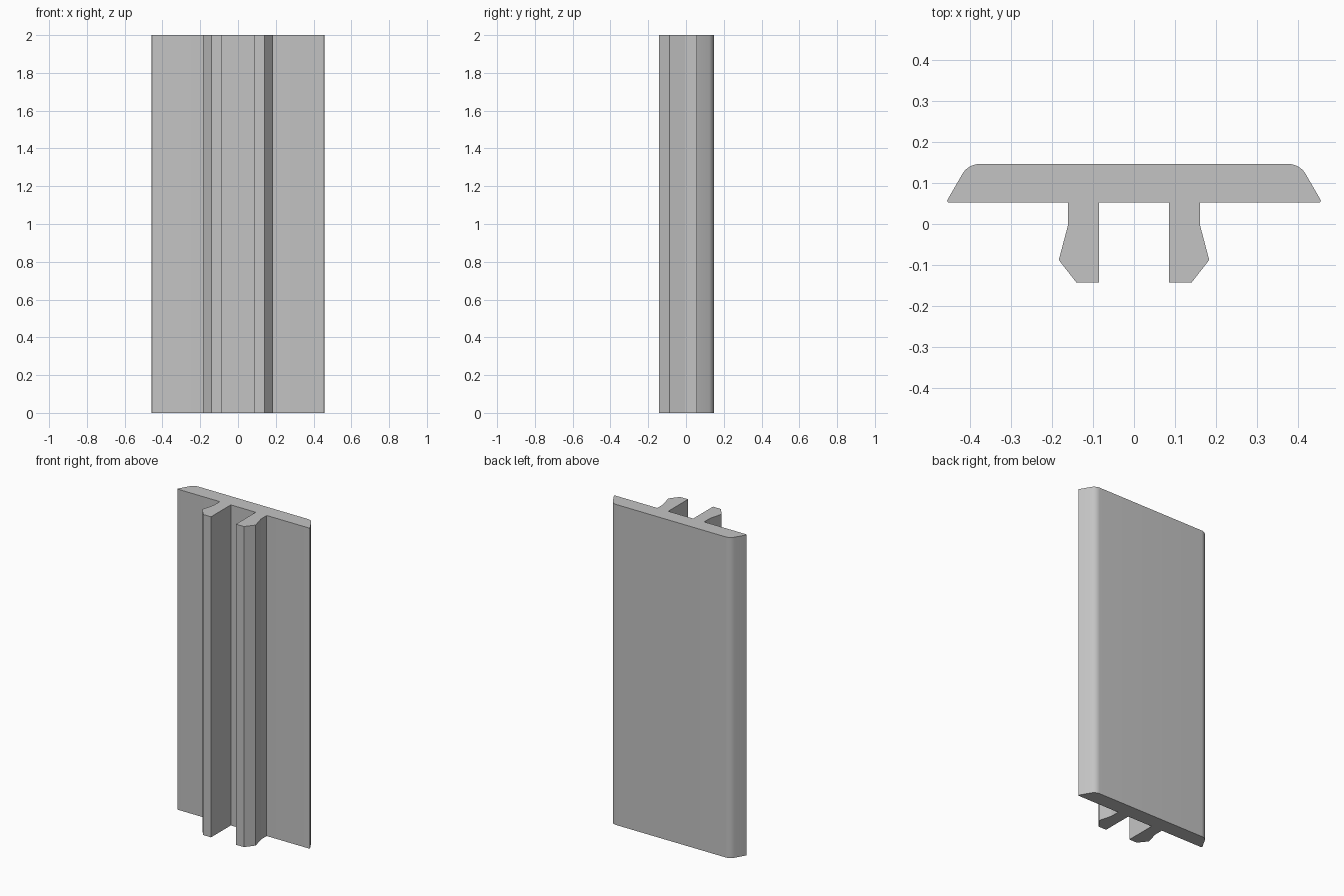
import bpy
import bmesh
import math
from mathutils import Vector

HEIGHT = 2.0

cube = bpy.data.objects.get("Cube")
if cube:
    bpy.data.objects.remove(cube, do_unlink=True)

grey = bpy.data.materials.new("plain grey")
grey.use_nodes = True
colour = (0.55, 0.55, 0.55, 1)
grey.diffuse_color = colour
grey.node_tree.nodes["Principled BSDF"].inputs["Base Color"].default_value = colour


def fillet(before, corner, after, radius, steps):
    """Points of an arc rounding a corner between two straight edges."""
    a, c, b = Vector(before), Vector(corner), Vector(after)
    u, v = (a - c).normalized(), (b - c).normalized()
    half = u.angle(v) / 2
    centre = c + (u + v).normalized() * radius / math.sin(half)
    start = c + u * radius / math.tan(half) - centre
    end = c + v * radius / math.tan(half) - centre
    sweep = math.pi - 2 * half
    points = []
    for i in range(steps + 1):
        t = i / steps
        p = (start * math.sin((1 - t) * sweep) + end * math.sin(t * sweep)) / math.sin(sweep)
        points.append(tuple(centre + p))
    return points


# Half of the cross-section: rounded cover plate, then barbed clip leg
middle, shoulder, tip, root = (0, 0.147), (0.4055, 0.147), (0.4605, 0.052), (0.162, 0.052)
half = fillet(middle, shoulder, tip, 0.05, 10)
half += fillet(shoulder, tip, root, 0.005, 8)
half += [root, (0.162, -0.005), (0.184, -0.088), (0.141, -0.143),
         (0.086, -0.143), (0.086, 0.052)]
profile = half + [(-x, y) for x, y in reversed(half)]

# Extrude the full section upward
bm = bmesh.new()
base = bm.faces.new([bm.verts.new((x, y, 0)) for x, y in profile])
top = bmesh.ops.extrude_face_region(bm, geom=[base], use_keep_orig=True)
bmesh.ops.translate(bm, vec=(0, 0, HEIGHT),
                    verts=[g for g in top["geom"] if isinstance(g, bmesh.types.BMVert)])
bmesh.ops.recalc_face_normals(bm, faces=bm.faces)
mesh = bpy.data.meshes.new("clip_strip")
bm.to_mesh(mesh)
bm.free()
mesh.materials.append(grey)

strip = bpy.data.objects.new("clip_strip", mesh)
bpy.context.collection.objects.link(strip)
bpy.ops.object.select_all(action='DESELECT')
strip.select_set(True)
bpy.context.view_layer.objects.active = strip
# Fillets smooth; the barb's shallow bends stay crisp
bpy.ops.object.shade_smooth_by_angle(angle=math.radians(14))
